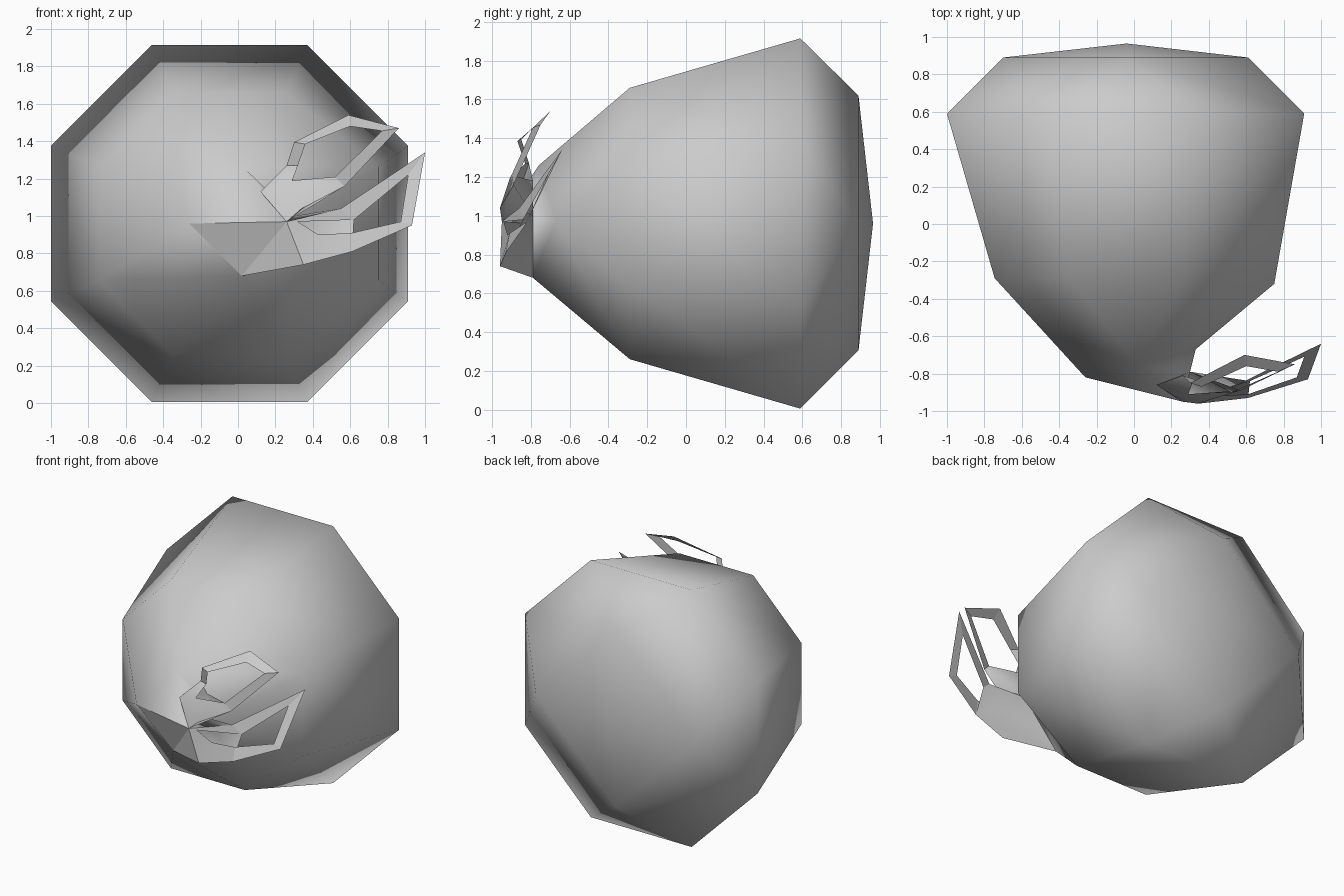
import bpy
import bmesh

if "Cube" in bpy.data.objects:
    bpy.data.objects.remove(bpy.data.objects["Cube"])


def make(name, verts, faces, smooth):
    me = bpy.data.meshes.new(name)
    me.from_pydata(verts, [], faces)
    bm = bmesh.new()
    bm.from_mesh(me)
    bmesh.ops.recalc_face_normals(bm, faces=bm.faces)
    bm.to_mesh(me)
    bm.free()
    ob = bpy.data.objects.new(name, me)
    bpy.context.collection.objects.link(ob)
    for p in me.polygons:
        p.use_smooth = smooth
    return ob


def patch(name, pts, spec, smooth):
    """Build faces given as strings of point names."""
    keys = [k for k in pts if any(k in f.split() for f in spec)]
    return make(name, [pts[k] for k in keys],
                [[keys.index(k) for k in f.split()] for f in spec], smooth)


def strip(name, outer, inner):
    """Thin flat frame between two paths."""
    n = len(outer)
    return make(name, outer + inner,
                [(i, i + 1, n + i + 1, n + i) for i in range(n - 1)], False)


def octagon(y, a):
    h = a * 0.434
    flat = [(h, a), (a, h), (a, -h), (h, -a), (-h, -a), (-a, -h), (-a, h), (-h, a)]
    return [(-0.045 + x, y, 0.96 + z) for x, z in flat]


def taper(ring, first):
    """Eight sides starting at index ring narrow down to four."""
    out = []
    for k in range(4):
        a, b, c = ring + 2 * k, ring + 2 * k + 1, ring + (2 * k - 1) % 8
        out += [(a, c, first + k), (b, a, first + k, first + (k + 1) % 4)]
    return out


# Key points shared by the body front and the hand
L, B, R, T = (-.26, -.82, .96), (.02, -.79, .68), (.33, -.67, .97), (.03, -.76, 1.26)
F, G, H = (.26, -.95, .97), (.35, -.96, .74), (.30, -.79, 1.0)

# Rounded octagonal body: wide ring, front ring, small square at each end
front = octagon(-.29, .70)
for i in (1, 2):
    front[i] = (.75, -.32, front[i][2])
back = [(-.045, .89, 1.62), (.61, .89, .96), (-.045, .89, .305), (-.70, .89, .96)]
verts = octagon(.59, .955) + front + back + [T, R, B, L, F, H, (-.04, .965, .96)]
faces = taper(0, 16) + taper(8, 20)
for i in range(8):
    j = (i + 1) % 8
    faces.append((j, i, 8 + i, 8 + j))
for k in range(4):
    faces.append((16 + k, 16 + (k + 1) % 4, 26))
faces += [(23, 20, 24), (20, 25, 24), (20, 21, 25), (21, 22, 25)]
make("body", verts, faces, True)

# Flat front facets
patch("front_facets", dict(L=L, B=B, F=F, G=G), ["L B F", "B G F"], False)

# Upper finger base with its collar
up = dict(F=F, H=H, S=(.12, -.86, 1.13), A=(.26, -.81, 1.27), A2=(.32, -.83, 1.27),
          C1=(.30, -.85, 1.395), C2=(.36, -.87, 1.385), N=(.29, -.91, 1.19),
          P=(.52, -.90, 1.21), K=(.57, -.89, 1.16), E=(.34, -.96, 1.04),
          Q=(.30, -.79, 1.18))
patch("upper_finger", up, ["S N A", "A N A2", "S F E N", "N E K P"], True)
patch("upper_finger_back", up, ["F H K E", "S Q A", "H Q P K", "S H Q"], True)
patch("upper_collar", up, ["A A2 C2 C1"], False)
strip("upper_finger_frame",
      [up["C1"], (.59, -.70, 1.54), (.86, -.75, 1.47), up["K"]],
      [up["C2"], (.60, -.76, 1.48), (.77, -.79, 1.455), up["P"]])

# Lower finger base, with its underside and back
lo = dict(F=F, G=G, H=H, B=B, D=(.61, -.93, .81), D2=(.61, -.91, .91),
          M=(.43, -.92, .90), J=(.32, -.94, .97), U=(.55, -.86, 1.04), U2=(.62, -.84, .98))
patch("lower_finger", lo, ["F G J", "G M J", "G D D2 M"], True)
patch("lower_finger_top", lo, ["F J U2 U"], True)
patch("lower_finger_back", lo, ["B H D G", "H U U2 D", "F U H"], True)
strip("lower_finger_frame",
      [lo["D"], (.93, -.83, .95), (1.0, -.64, 1.34), lo["U"]],
      [lo["D2"], (.87, -.82, .97), (.91, -.71, 1.22), lo["U2"]])
